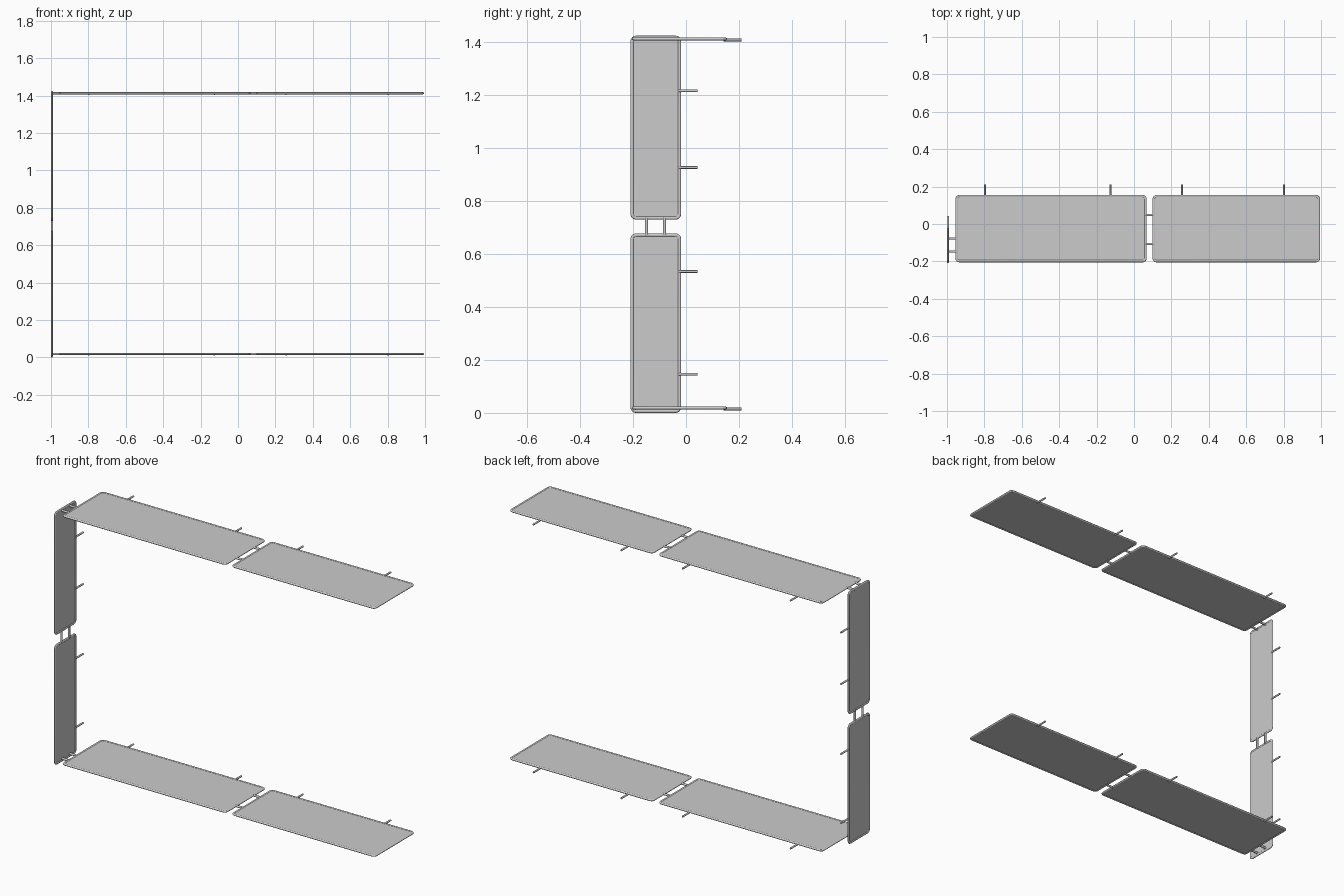
import bpy, bmesh
from math import pi, cos, sin
from mathutils import Vector

if "Cube" in bpy.data.objects:
    bpy.data.objects.remove(bpy.data.objects["Cube"])

TUBE = 0.0065   # half width of the frame tube
RAD = 0.022     # outer corner radius of each frame


def finish(name, bm):
    bmesh.ops.recalc_face_normals(bm, faces=bm.faces)
    me = bpy.data.meshes.new(name)
    bm.to_mesh(me)
    bm.free()
    ob = bpy.data.objects.new(name, me)
    bpy.context.collection.objects.link(ob)
    bpy.ops.object.select_all(action='DESELECT')
    ob.select_set(True)
    bpy.context.view_layer.objects.active = ob
    bpy.ops.object.shade_smooth_by_angle(angle=0.7)
    return ob


def outline(u0, u1, v0, v1, rad, steps=6):
    """Corner centres with outward directions round a rounded rectangle."""
    pts = []
    centres = [(u1 - rad, v1 - rad), (u0 + rad, v1 - rad), (u0 + rad, v0 + rad), (u1 - rad, v0 + rad)]
    for k, c in enumerate(centres):
        for i in range(steps + 1):
            a = (k + i / steps) * pi / 2
            pts.append((Vector(c), Vector((cos(a), sin(a)))))
    return pts


def panel(name, u0, u1, v0, v1, w, half, place):
    path = outline(u0, u1, v0, v1, RAD)
    # rounded tube frame
    bm = bmesh.new()
    sides = 12
    rings = []
    for c, n in path:
        ring = []
        for j in range(sides):
            a = 2 * pi * j / sides
            p = c + n * (RAD - TUBE + TUBE * cos(a))
            ring.append(bm.verts.new(place(p.x, p.y, w + half * sin(a))))
        rings.append(ring)
    for i, r in enumerate(rings):
        q = rings[(i + 1) % len(rings)]
        for j in range(sides):
            k = (j + 1) % sides
            bm.faces.new((r[j], q[j], q[k], r[k]))
    finish(name + "_frame", bm)
    # thin board filling the frame
    bm = bmesh.new()
    loops = []
    for dw in (-half * 0.6, half * 0.6):
        loop = []
        for c, n in path:
            p = c + n * (RAD - TUBE)
            loop.append(bm.verts.new(place(p.x, p.y, w + dw)))
        loops.append(loop)
        bm.faces.new(loop)
    for i in range(len(path)):
        k = (i + 1) % len(path)
        bm.faces.new((loops[0][i], loops[0][k], loops[1][k], loops[1][i]))
    finish(name + "_board", bm)


def rod(name, a, b, radius=0.005):
    a, b = Vector(a), Vector(b)
    d = b - a
    bm = bmesh.new()
    bmesh.ops.create_cone(bm, cap_ends=True, segments=12, radius1=radius, radius2=radius, depth=d.length)
    ob = finish(name, bm)
    ob.rotation_mode = 'QUATERNION'
    ob.rotation_quaternion = d.to_track_quat('Z', 'Y')
    ob.location = (a + b) / 2


def flat(u, v, w):
    return (u, v, w)


def upright(u, v, w):
    return (w, v, u)


# two identical horizontal shelves
for level, z in (("lower", 0.0185), ("upper", 1.4125)):
    panel(level + "_long_shelf", -0.955, 0.068, -0.205, 0.155, z, 0.0055, flat)
    panel(level + "_short_shelf", 0.099, 0.995, -0.205, 0.155, z, 0.0055, flat)
    # wall pegs along the back
    for i, x in enumerate((-0.797, -0.126, 0.257, 0.802)):
        rod(f"{level}_wall_peg_{i}", (x, 0.142, z - 0.004), (x, 0.21, z - 0.004))
    # links between the two shelves
    for i, y in enumerate((0.048, -0.107)):
        rod(f"{level}_shelf_link_{i}", (0.06, y, z), (0.106, y, z), 0.006)
    # links to the upright
    for i, y in enumerate((-0.077, -0.147)):
        rod(f"{level}_corner_link_{i}", (-0.995, y, z), (-0.945, y, z), 0.006)

# upright side panels
X = -0.995
panel("lower_side", 0.0, 0.678, -0.21, -0.018, X, 0.005, upright)
panel("upper_side", 0.73, 1.425, -0.21, -0.018, X, 0.005, upright)
for i, z in enumerate((0.146, 0.534, 0.927, 1.217)):
    rod(f"side_wall_peg_{i}", (X + 0.002, -0.027, z), (X + 0.002, 0.043, z))
for i, y in enumerate((-0.081, -0.149)):
    rod(f"side_link_{i}", (X + 0.001, y, 0.67), (X + 0.001, y, 0.738), 0.006)
